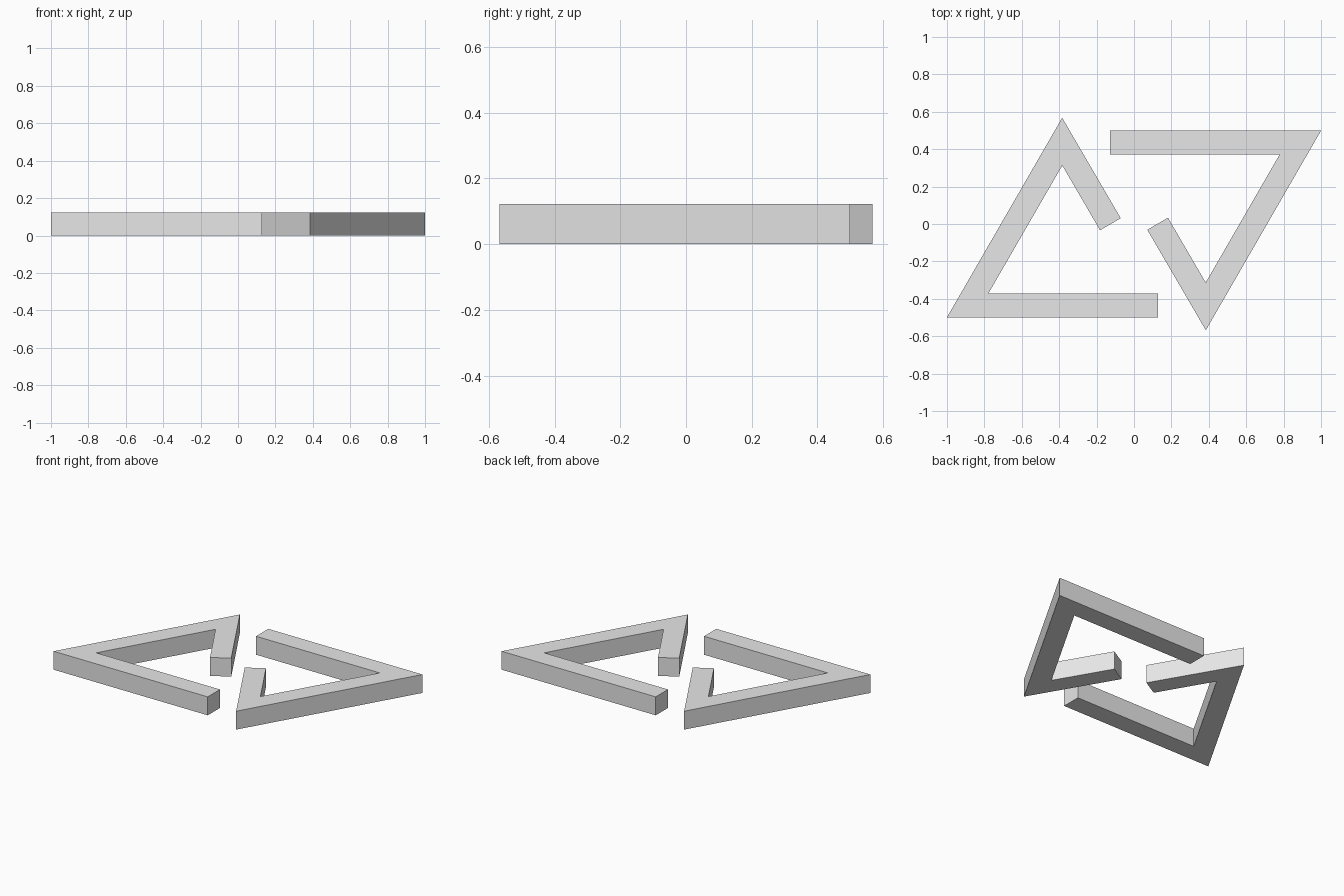
import bpy
import bmesh
from math import pi
from mathutils import Matrix, Vector

cube = bpy.data.objects.get("Cube")
if cube:
    bpy.data.objects.remove(cube, do_unlink=True)

WIDTH, HEIGHT = 0.128, 0.122

grey = bpy.data.materials.new("light_grey")
grey.use_nodes = True
grey.diffuse_color = (0.8, 0.8, 0.8, 1)
grey.node_tree.nodes["Principled BSDF"].inputs["Base Color"].default_value = grey.diffuse_color

# Outer edge of the open triangle, from the long end to the short end
outer = [Vector(p) for p in ((0.128, -0.499), (-1, -0.499), (-0.384, 0.568), (-0.071, 0.031))]


def inward(a, b):
    """Unit normal pointing to the inside of the triangle."""
    d = (b - a).normalized()
    return Vector((d.y, -d.x))


def mitred_inner(path, width):
    """Offset the path inwards with sharp mitred corners and square ends."""
    normals = [inward(a, b) for a, b in zip(path, path[1:])]
    result = []
    for i, p in enumerate(path):
        n1, n2 = normals[max(i - 1, 0)], normals[min(i, len(normals) - 1)]
        result.append(p + (n1 + n2) * width / (1 + n1.dot(n2)))
    return result


def open_triangle(name, turn):
    inner = mitred_inner(outer, WIDTH)
    bm = bmesh.new()
    low_outer = [bm.verts.new((p.x, p.y, 0)) for p in outer]
    low_inner = [bm.verts.new((p.x, p.y, 0)) for p in inner]
    # One base quad per bar, then pull the base up
    for i in range(len(outer) - 1):
        bm.faces.new((low_outer[i], low_outer[i + 1], low_inner[i + 1], low_inner[i]))
    raised = bmesh.ops.extrude_face_region(bm, geom=bm.faces[:], use_keep_orig=True)
    bmesh.ops.translate(bm, vec=(0, 0, HEIGHT),
                        verts=[v for v in raised["geom"] if isinstance(v, bmesh.types.BMVert)])
    bmesh.ops.recalc_face_normals(bm, faces=bm.faces[:])
    bmesh.ops.rotate(bm, verts=bm.verts[:], matrix=Matrix.Rotation(turn, 3, "Z"))
    mesh = bpy.data.meshes.new(name)
    bm.to_mesh(mesh)
    bm.free()
    mesh.materials.append(grey)
    bpy.context.collection.objects.link(bpy.data.objects.new(name, mesh))


# Two matching bars, half a turn apart
open_triangle("right_open_triangle", 0)
open_triangle("left_open_triangle", pi)
